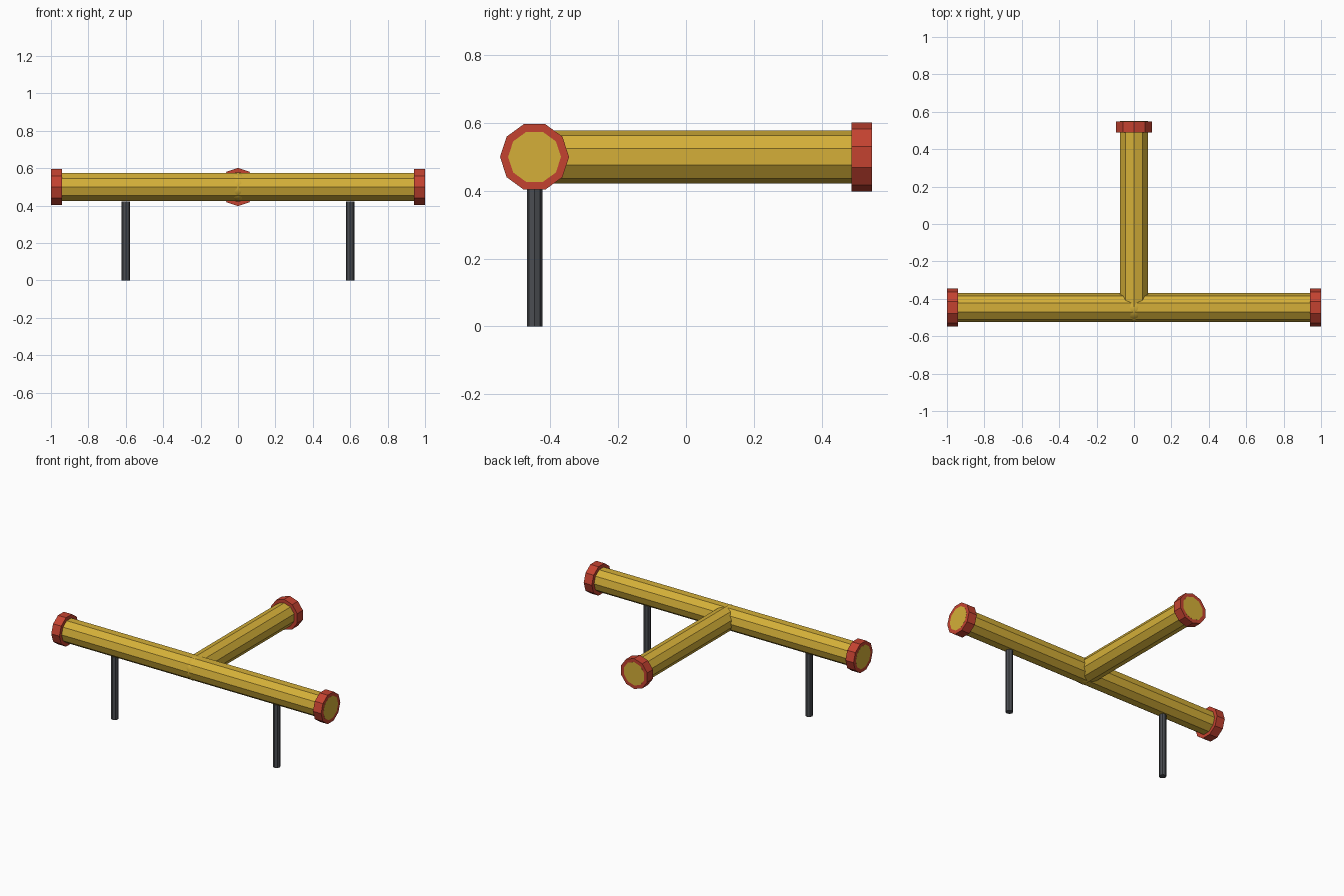
import bpy, bmesh
from math import cos, sin, tau
from mathutils import Vector

if "Cube" in bpy.data.objects:
    bpy.data.objects.remove(bpy.data.objects["Cube"])


def material(name, rgb):
    m = bpy.data.materials.new(name)
    m.diffuse_color = (*rgb, 1)
    m.use_nodes = True
    m.node_tree.nodes["Principled BSDF"].inputs["Base Color"].default_value = m.diffuse_color
    return m


YELLOW = material("pipe yellow", (0.66, 0.43, 0.04))
RED = material("flange red", (0.55, 0.055, 0.03))
GREY = material("leg dark grey", (0.07, 0.075, 0.085))

X, Y, Z = Vector((1, 0, 0)), Vector((0, 1, 0)), Vector((0, 0, 1))
FRAME = {"x": (Y, Z), "y": (Z, X), "z": (X, Y)}   # first corner, second direction
JOINT = Vector((0, -0.447, 0.5))
R_PIPE, R_FLANGE, R_LEG = 0.078, 0.1018, 0.0228


def finish(name, bm, mat):
    me = bpy.data.meshes.new(name)
    bm.to_mesh(me)
    bm.free()
    me.materials.append(mat)
    ob = bpy.data.objects.new(name, me)
    bpy.context.collection.objects.link(ob)
    return ob


def rod(name, start, axis, length, radius, sides, mat):
    """Closed flat-sided prism from start along the named axis."""
    u, v = FRAME[axis]
    step = u.cross(v) * length
    bm = bmesh.new()
    ring = [u * cos(tau * i / sides) * radius + v * sin(tau * i / sides) * radius
            for i in range(sides)]
    a = [bm.verts.new(start + p) for p in ring]
    b = [bm.verts.new(start + p + step) for p in ring]
    for i in range(sides):
        j = (i + 1) % sides
        bm.faces.new((a[i], a[j], b[j], b[i]))
    bm.faces.new(a[::-1])
    bm.faces.new(b)
    return finish(name, bm, mat)


# Pipes (ends sit a hair proud of the flange faces)
E = 0.0006
rod("main_pipe", JOINT - X * (1 + E), "x", 2 + 2 * E, R_PIPE, 10, YELLOW)
rod("branch_pipe", JOINT.copy(), "y", 0.996 + E, R_PIPE, 10, YELLOW)

# Round joint where the pipes meet
bm = bmesh.new()
bmesh.ops.create_uvsphere(bm, u_segments=16, v_segments=12, radius=R_PIPE)
bmesh.ops.translate(bm, verts=bm.verts, vec=JOINT)
for f in bm.faces:
    f.smooth = True
finish("pipe_joint", bm, YELLOW)

# End flanges
rod("left_flange", JOINT - X, "x", 0.06, R_FLANGE, 10, RED)
rod("right_flange", JOINT + X * 0.94, "x", 0.06, R_FLANGE, 10, RED)
rod("back_flange", JOINT + Y * 0.936, "y", 0.06, R_FLANGE, 10, RED)

# Support legs
for side, x in (("left", -0.6), ("right", 0.6)):
    rod(side + "_leg", Vector((x, JOINT.y, 0)), "z", 0.422, R_LEG, 8, GREY)
